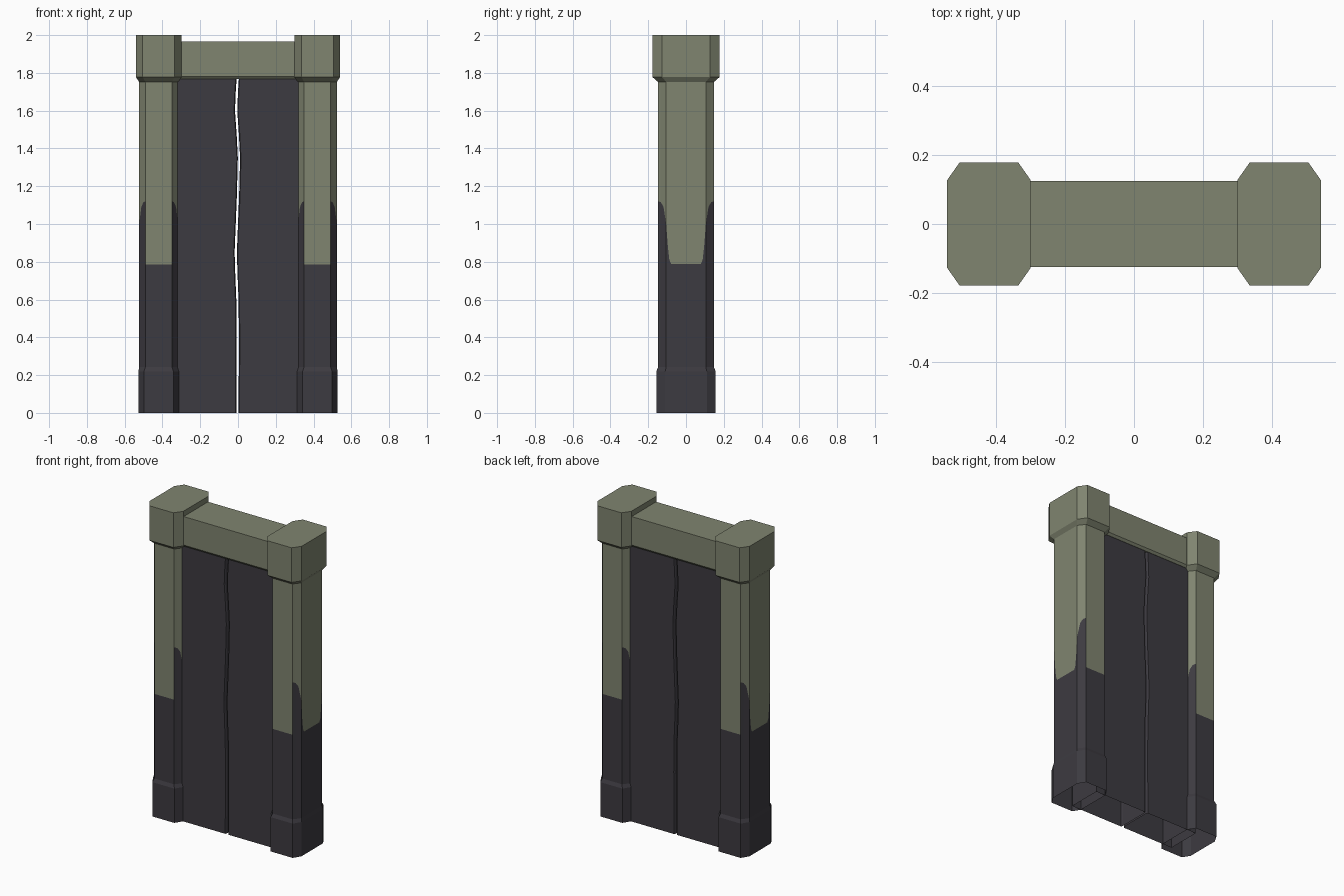
import bpy
import math

if "Cube" in bpy.data.objects:
    bpy.data.objects.remove(bpy.data.objects["Cube"])


def material(name, rgb):
    m = bpy.data.materials.new(name)
    m.diffuse_color = (*rgb, 1.0)
    m.use_nodes = True
    m.node_tree.nodes["Principled BSDF"].inputs["Base Color"].default_value = m.diffuse_color
    return m


OLIVE = material("olive stone", (0.215, 0.233, 0.162))
DARK = material("dark charcoal", (0.046, 0.043, 0.052))


def make(name, verts, faces, mats, idx=None):
    me = bpy.data.meshes.new(name)
    me.from_pydata(verts, [], faces)
    for m in mats:
        me.materials.append(m)
    if idx:
        for p, i in zip(me.polygons, idx):
            p.material_index = i
    me.update()
    ob = bpy.data.objects.new(name, me)
    bpy.context.collection.objects.link(ob)
    return ob


def loft(name, rings, mat, cap_top=False, cap_bottom=False):
    """Skin a stack of equal-length counter-clockwise rings."""
    n = len(rings[0])
    verts = [v for r in rings for v in r]
    faces = [(k * n + i, k * n + (i + 1) % n, (k + 1) * n + (i + 1) % n, (k + 1) * n + i)
             for k in range(len(rings) - 1) for i in range(n)]
    if cap_top:
        faces.append(tuple(range(len(verts) - n, len(verts))))
    if cap_bottom:
        faces.append(tuple(reversed(range(n))))
    return make(name, verts, faces, [mat])


def octagon(cx, hx, hy, fx, fy, z):
    """Chamfered rectangle: half sizes hx, hy; flat half widths fx, fy."""
    pts = [(-fx, -hy), (fx, -hy), (hx, -fy), (hx, fy),
           (fx, hy), (-fx, hy), (-hx, fy), (-hx, -fy)]
    return [(cx + x, y, z) for x, y in pts]


# height of the dark zone across the side faces, by distance from the middle
SIDE = [(0.105, 1.0), (0.096, 0.88), (0.088, 0.81), (0.078, 0.787)]
SHAFT = (0.103, 0.148, 0.07, 0.105)


def shaft(name, cx):
    hx, hy, fx, fy = SHAFT
    # strips around the shaft: start point, end point, colour height at each
    quarter = [((0, hy), 0.785), ((fx, hy), 0.785), ((fx, hy), 1.12),
               ((fx + 0.011, 0.133), 1.115), ((fx + 0.022, 0.119), 1.09)]
    quarter += [((hx, y), z) for y, z in SIDE]
    loop = [((x, -y), z) for (x, y), z in quarter]
    loop += [((x, y), z) for (x, y), z in reversed(quarter)]
    loop += [((-x, y), z) for (x, y), z in quarter]
    loop += [((-x, -y), z) for (x, y), z in reversed(quarter)]
    verts, faces, idx = [], [], []
    for (p, za), (q, zb) in zip(loop, loop[1:] + loop[:1]):
        if p == q:
            continue
        for lo, hi, mi in (((0.23, 0.23), (za, zb), 1), ((za, zb), (1.765, 1.765), 0)):
            b = len(verts)
            verts += [(cx + p[0], p[1], lo[0]), (cx + q[0], q[1], lo[1]),
                      (cx + q[0], q[1], hi[1]), (cx + p[0], p[1], hi[0])]
            faces.append((b, b + 1, b + 2, b + 3))
            idx.append(mi)
    make(name, verts, faces, [OLIVE, DARK], idx)


# pillars: open-bottomed base, two-tone shaft, flared cap
for side, s in (("left", -1), ("right", 1)):
    cx = 0.42 * s
    base = (0.107, 0.157, 0.078, 0.11)
    cap = (0.121, 0.178, 0.085, 0.127)
    loft(side + "_pillar_base",
         [octagon(cx, *base, 0), octagon(cx, *base, 0.22), octagon(cx, *SHAFT, 0.242)], DARK)
    shaft(side + "_pillar_shaft", cx)
    loft(side + "_pillar_cap",
         [octagon(cx, *SHAFT, 1.752), octagon(cx, *cap, 1.778), octagon(cx, *cap, 2.0)],
         OLIVE, cap_top=True)


# lintel with a slightly bevelled lower edge
def rect(hx, hy, z):
    return [(-hx, -hy, z), (hx, -hy, z), (hx, hy, z), (-hx, hy, z)]


loft("lintel", [rect(0.33, 0.112, 1.768), rect(0.33, 0.124, 1.782), rect(0.33, 0.124, 1.965)],
     OLIVE, cap_top=True, cap_bottom=True)

# door panels either side of a wavy see-through gap
WAVE = [(0, -0.003), (0.4, -0.001), (0.6, -0.003), (0.72, -0.008), (0.85, -0.012),
        (1.0, -0.006), (1.15, 0.0), (1.35, 0.005), (1.47, -0.001), (1.6, -0.01),
        (1.7, -0.006), (1.775, -0.001)]
DEPTH = 0.11
for side, s in (("left", -1), ("right", 1)):
    rings = []
    for z, w in WAVE:
        ring = [(w + s * 0.011, -DEPTH, z), (s * 0.38, -DEPTH, z), (s * 0.38, DEPTH, z),
                (w + s * 0.011, DEPTH, z), (w + s * 0.006, DEPTH - 0.008, z),
                (w + s * 0.006, -DEPTH + 0.008, z)]
        rings.append(ring if s > 0 else ring[::-1])
    loft(side + "_door_panel", rings, DARK, cap_top=True)
